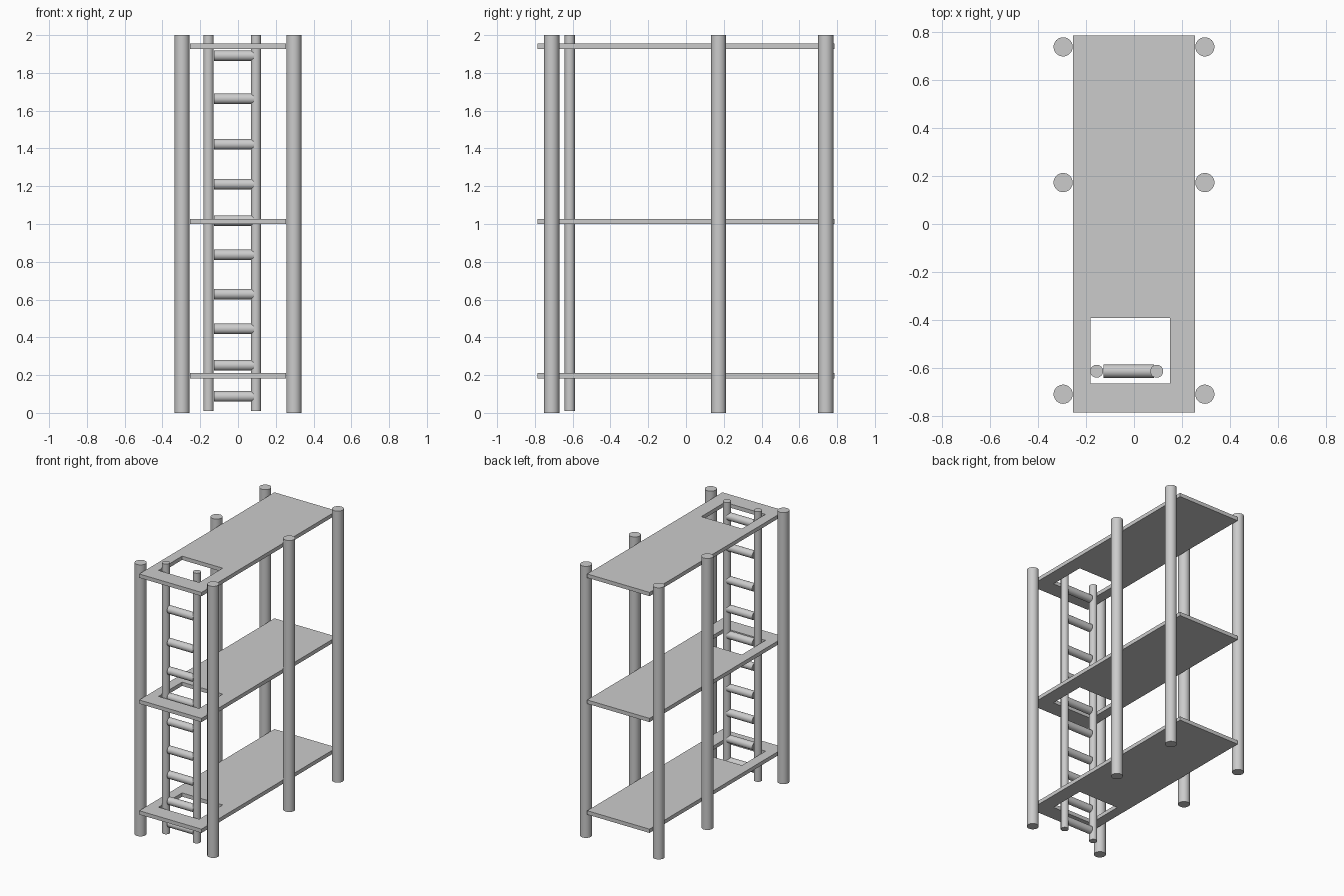
import bpy, bmesh, math

if "Cube" in bpy.data.objects:
    bpy.data.objects.remove(bpy.data.objects["Cube"])

POST_R, RAIL_R, RUNG_R = 0.04, 0.027, 0.028
LADDER_Y = -0.615


def cylinder(name, radius, length, loc, rot=(0, 0, 0)):
    bpy.ops.mesh.primitive_cylinder_add(vertices=32, radius=radius, depth=length,
                                        location=loc, rotation=rot)
    ob = bpy.context.object
    ob.name = name
    bpy.ops.object.shade_smooth_by_angle(angle=math.radians(40))
    return ob


def platform(name, z0, z1):
    """Flat board with a rectangular ladder opening: 3x3 cells, middle left out."""
    xs = (-0.254, -0.181, 0.15, 0.254)
    ys = (-0.787, -0.667, -0.392, 0.787)
    bm = bmesh.new()
    v = [[bm.verts.new((x, y, z0)) for y in ys] for x in xs]
    for i in range(3):
        for j in range(3):
            if (i, j) != (1, 1):
                bm.faces.new((v[i][j], v[i + 1][j], v[i + 1][j + 1], v[i][j + 1]))
    ext = bmesh.ops.extrude_face_region(bm, geom=bm.faces[:], use_keep_orig=True)
    top = [g for g in ext["geom"] if isinstance(g, bmesh.types.BMVert)]
    bmesh.ops.translate(bm, verts=top, vec=(0, 0, z1 - z0))
    bmesh.ops.recalc_face_normals(bm, faces=bm.faces[:])
    me = bpy.data.meshes.new(name)
    bm.to_mesh(me)
    bm.free()
    bpy.context.collection.objects.link(bpy.data.objects.new(name, me))


# Upright posts, three per side
for side, x in (("left", -0.296), ("right", 0.296)):
    for place, y in (("front", -0.711), ("middle", 0.173), ("back", 0.74)):
        cylinder(f"{side}_{place}_post", POST_R, 2.0, (x, y, 1.0))

# Platforms
for level, z in (("lower", 0.183), ("middle", 0.999), ("upper", 1.927)):
    platform(f"{level}_platform", z, z + 0.028)

# Ladder rails
for side, x in (("left", -0.156), ("right", 0.095)):
    cylinder(f"{side}_ladder_rail", RAIL_R, 1.99, (x, LADDER_Y, 1.005))

# Ladder rungs, unevenly spaced
x0, x1 = -0.128, 0.084
for i, z in enumerate((0.087, 0.252, 0.445, 0.629, 0.837, 1.018, 1.211, 1.422, 1.663, 1.891)):
    cylinder(f"ladder_rung_{i + 1}", RUNG_R, x1 - x0, ((x0 + x1) / 2, LADDER_Y, z),
             (0, math.pi / 2, 0))
